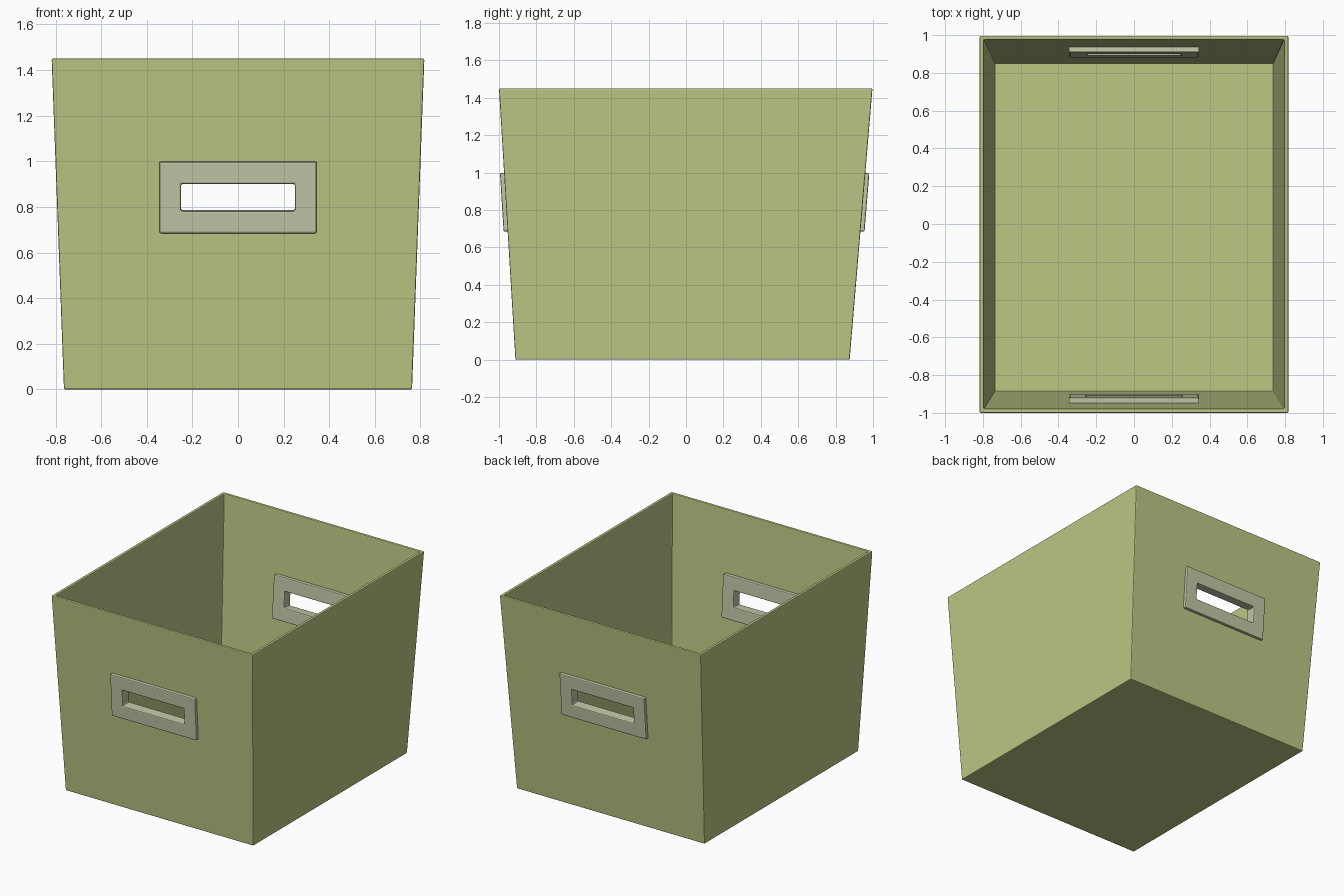
import bpy, bmesh, math
from mathutils import Matrix

if "Cube" in bpy.data.objects:
    bpy.data.objects.remove(bpy.data.objects["Cube"])


def material(name, rgb):
    m = bpy.data.materials.new(name)
    m.diffuse_color = (*rgb, 1)
    m.use_nodes = True
    m.node_tree.nodes["Principled BSDF"].inputs["Base Color"].default_value = m.diffuse_color
    return m


olive = material("olive", (0.515, 0.565, 0.231))
grey_olive = material("grey olive", (0.533, 0.578, 0.386))


def make(name, bm, mat):
    bmesh.ops.recalc_face_normals(bm, faces=bm.faces)
    me = bpy.data.meshes.new(name)
    bm.to_mesh(me)
    bm.free()
    ob = bpy.data.objects.new(name, me)
    bpy.context.collection.objects.link(ob)
    me.materials.append(mat)
    return ob


def bevel(ob, width):
    b = ob.modifiers.new("bevel", "BEVEL")
    b.width, b.segments, b.limit_method = width, 2, "ANGLE"
    b.angle_limit = math.radians(40)


def rect(bm, x, y0, y1, z):
    return [bm.verts.new(p) for p in ((-x, y0, z), (x, y0, z), (x, y1, z), (-x, y1, z))]


def bridge(bm, a, b):
    for i in range(4):
        j = (i + 1) % 4
        bm.faces.new((a[i], a[j], b[j], b[i]))


# tapered open bin: outside wall, rim, inside wall, floor
bm = bmesh.new()
loops = [rect(bm, 0.763, -0.912, 0.875, 0), rect(bm, 0.817, -1.0, 0.997, 1.45),
         rect(bm, 0.795, -0.978, 0.975, 1.45), rect(bm, 0.738, -0.885, 0.852, 0.025)]
bm.faces.new(loops[0])
bm.faces.new(loops[3])
for a, b in zip(loops, loops[1:]):
    bridge(bm, a, b)
body = make("bin_body", bm, olive)
bevel(body, 0.006)


# handle frames pass through the end walls and follow their slope
def handle(name, y, thick, tilt):
    place = Matrix.Translation((0, y, 0.843)) @ Matrix.Rotation(tilt, 4, "X")
    bm = bmesh.new()
    rings = []
    for t in (-thick / 2, thick / 2):
        for hx, hz in ((0.345, 0.157), (0.25, 0.059)):
            rings.append([bm.verts.new((sx * hx, t, sz * hz))
                          for sx, sz in ((-1, -1), (1, -1), (1, 1), (-1, 1))])
    for a, b in ((0, 1), (1, 3), (3, 2), (2, 0)):
        bridge(bm, rings[a], rings[b])
    bm.transform(place)
    bevel(make(name, bm, grey_olive), 0.007)

    # opening in the wall, hidden behind the frame
    bm = bmesh.new()
    bmesh.ops.create_cube(bm, size=1, matrix=place @ Matrix.Diagonal((0.56, 0.2, 0.18, 1)))
    cutter = make(name + "_cutter", bm, olive)
    cutter.hide_render = True
    cutter.hide_viewport = True
    cut = body.modifiers.new("cut", "BOOLEAN")
    cut.operation, cut.object, cut.solver = "DIFFERENCE", cutter, "EXACT"


handle("front_handle", -0.9475, 0.075, 0.062)
handle("back_handle", 0.931, 0.073, -0.083)
